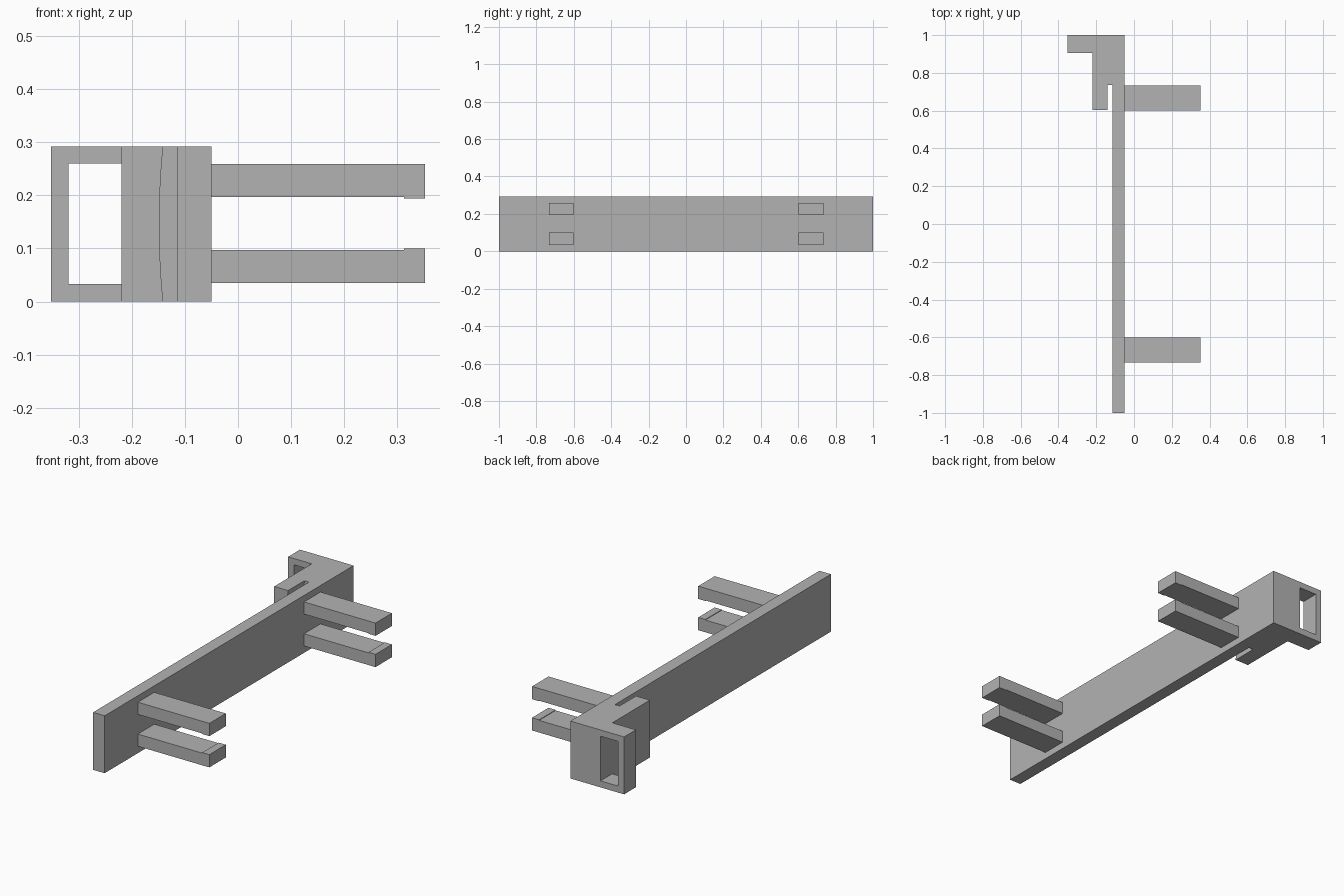
import bpy
import bmesh

cube = bpy.data.objects.get("Cube")
if cube:
    bpy.data.objects.remove(cube, do_unlink=True)

# Single grey plastic
grey = bpy.data.materials.new("grey plastic")
grey.use_nodes = True
colour = (0.45, 0.45, 0.45, 1.0)
grey.diffuse_color = colour
grey.node_tree.nodes["Principled BSDF"].inputs["Base Color"].default_value = colour

HEIGHT = 0.292
FACE_X = -0.05        # plate side carrying the prongs
BACK_X = -0.115       # opposite side of the plate
EDGE_X = 0.352        # half of the overall width


def make_object(name, bm):
    bmesh.ops.recalc_face_normals(bm, faces=bm.faces)
    mesh = bpy.data.meshes.new(name)
    bm.to_mesh(mesh)
    bm.free()
    mesh.materials.append(grey)
    obj = bpy.data.objects.new(name, mesh)
    bpy.context.collection.objects.link(obj)
    return obj


def loft(name, profile, levels, axis_map):
    """Stack profile(level) loops and skin them into a closed solid."""
    bm = bmesh.new()
    rings = [[bm.verts.new(axis_map(p, t)) for p in profile(t)] for t in levels]
    n = len(rings[0])
    for a, b in zip(rings, rings[1:]):
        for i in range(n):
            j = (i + 1) % n
            bm.faces.new((a[i], a[j], b[j], b[i]))
    bm.faces.new(rings[0])
    bm.faces.new(rings[-1])
    bmesh.ops.dissolve_limit(bm, angle_limit=0.003, verts=bm.verts, edges=bm.edges)
    return make_object(name, bm)


# Long plate with the end block, clip lip and side flange in one outline
def body_outline(z):
    u = 2 * z / HEIGHT - 1
    slot_x = -0.141 - 0.007 * (1 - u * u)     # bowed inner face of the lip
    return [(FACE_X, -1), (FACE_X, 1), (-EDGE_X, 1), (-EDGE_X, 0.905),
            (-0.219, 0.905), (-0.219, 0.603), (slot_x, 0.603),
            (slot_x, 0.735), (BACK_X, 0.735), (BACK_X, -1)]


STEPS = 8
body = loft("plate_with_clip", body_outline,
            [HEIGHT * i / STEPS for i in range(STEPS + 1)],
            lambda p, z: (p[0], p[1], z))

# Rectangular window through the flange
window = loft("window_cutter",
              lambda y: [(-0.319, 0.033), (-0.219, 0.033), (-0.219, 0.26), (-0.319, 0.26)],
              [0.85, 1.1], lambda p, y: (p[0], y, p[1]))
window.hide_render = True
cut = body.modifiers.new("window", 'BOOLEAN')
cut.operation = 'DIFFERENCE'
cut.solver = 'EXACT'
cut.object = window
bpy.context.view_layer.update()
evaluated = body.evaluated_get(bpy.context.evaluated_depsgraph_get())
cut_mesh = bpy.data.meshes.new_from_object(evaluated)
body.modifiers.clear()
body.data = cut_mesh
bpy.data.objects.remove(window, do_unlink=True)


# Paired prongs, each with a slight raised pad facing its partner at the tip
def prong_outline(outer, inner, tip):
    return [(FACE_X, outer), (EDGE_X, outer), (EDGE_X, tip),
            (0.312, tip), (0.312, inner), (FACE_X, inner)]


for end, y0 in (("front", -0.733), ("back", 0.602)):
    for side, heights in (("lower", (0.035, 0.097, 0.1)),
                          ("upper", (0.259, 0.197, 0.194))):
        loft(f"{end}_{side}_prong", lambda y: prong_outline(*heights),
             [y0, y0 + 0.132], lambda p, y: (p[0], y, p[1]))
